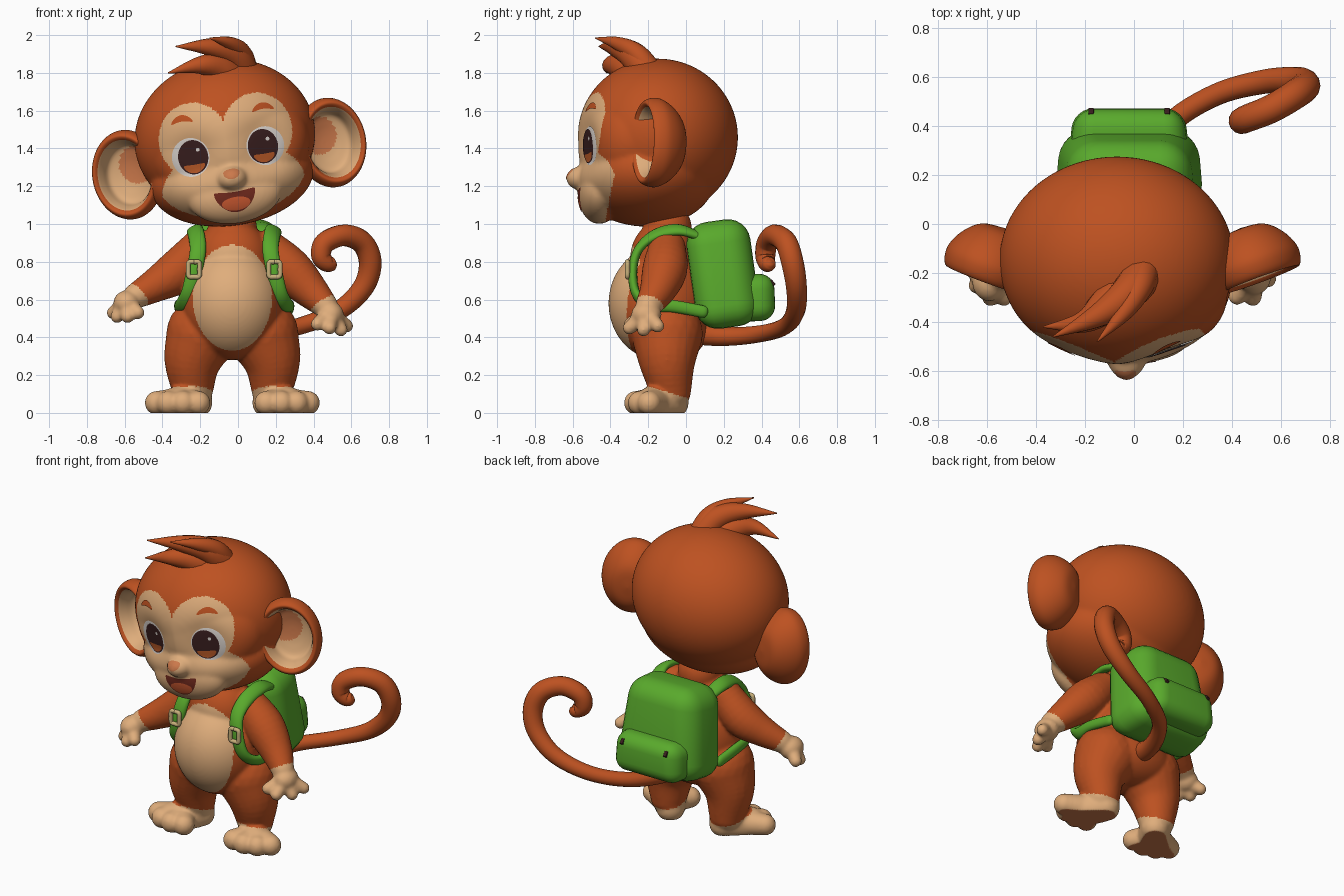
import bpy, bmesh, math
from mathutils import Vector, Matrix
from mathutils.bvhtree import BVHTree

cube = bpy.data.objects.get("Cube")
if cube:
    bpy.data.objects.remove(cube)

MID = -0.03                                   # mirror line of the body
HEAD = Matrix.Translation((-0.06, -0.15, 1.43)) @ Matrix.Rotation(math.radians(-9), 4, "Y")


def material(name, *rgb):
    m = bpy.data.materials.new(name)
    m.use_nodes = True
    m.diffuse_color = (*rgb, 1)
    m.node_tree.nodes["Principled BSDF"].inputs["Base Color"].default_value = (*rgb, 1)
    return m


fur = material("fur_orange_brown", 0.51, 0.083, 0.015)
skin = material("skin_tan", 0.74, 0.42, 0.2)
blush = material("inner_ear_orange", 0.6, 0.19, 0.07)
green = material("pack_green", 0.1, 0.4, 0.025)
dark = material("dark_brown", 0.04, 0.013, 0.013)
white = material("eye_white", 0.7, 0.65, 0.61)
amber = material("iris_amber", 0.48, 0.1, 0.02)
maroon = material("mouth_maroon", 0.16, 0.022, 0.012)
tongue_red = material("tongue_red", 0.6, 0.1, 0.03)
beige = material("buckle_beige", 0.58, 0.44, 0.2)


def finish(name, bm, *mats, matrix=None):
    mesh = bpy.data.meshes.new(name)
    bm.to_mesh(mesh)
    bm.free()
    for m in mats:
        mesh.materials.append(m)
    mesh.shade_smooth()
    obj = bpy.data.objects.new(name, mesh)
    bpy.context.collection.objects.link(obj)
    if matrix:
        obj.matrix_world = matrix
    return obj


def spline(pts, n=6):
    """Smooth path through points of any dimension."""
    p = [Vector(q) for q in pts]
    p = [p[0] * 2 - p[1]] + p + [p[-1] * 2 - p[-2]]
    out = []
    for a, b, c, d in zip(p, p[1:], p[2:], p[3:]):
        for i in range(n):
            t = i / n
            out.append(b + (c - a) * (t / 2) + (a * 2 - b * 5 + c * 4 - d) * (t * t / 2)
                       + (b * 3 - a - c * 3 + d) * (t ** 3 / 2))
    return out + [p[-2]]


def loft(rings, caps=(True, True)):
    """Skin equal rings of points into a bmesh."""
    bm = bmesh.new()
    rows = [[bm.verts.new(p) for p in ring] for ring in rings]
    for a, b in zip(rows, rows[1:]):
        for i in range(len(a)):
            j = (i + 1) % len(a)
            bm.faces.new((a[i], a[j], b[j], b[i]))
    for use, row in zip(caps, (rows[0], rows[-1])):
        if use:
            bm.faces.new(row)
    bmesh.ops.recalc_face_normals(bm, faces=bm.faces)
    return bm


def tangents(pts):
    last = len(pts) - 1
    return [(pts[min(i + 1, last)] - pts[max(i - 1, 0)]).normalized() for i in range(last + 1)]


def tube(name, pts, mat, segs=14):
    path = spline(pts)
    side, rings = Vector((0.3, 0.2, 1)), []
    for p, t in zip(path, tangents([q.xyz for q in path])):
        side = (side - t * side.dot(t)).normalized()
        up, r = t.cross(side), max(p.w, 0.003)
        angles = [math.tau * k / segs for k in range(segs)]
        rings.append([p.xyz + (side * math.cos(a) + up * math.sin(a)) * r for a in angles])
    return finish(name, loft(rings), mat)


def blob(bm, centre, radii, detail=5):
    bmesh.ops.create_icosphere(bm, subdivisions=detail, radius=1,
                               matrix=Matrix.LocRotScale(Vector(centre), None, Vector(radii)))


def limb(bm, *pts):
    for p in spline(pts, 5):
        blob(bm, p.xyz, (p.w,) * 3, 3)


def fuse(obj, voxel, rounds):
    """Weld overlapping volumes into one smooth skin."""
    mod = obj.modifiers.new("weld", "REMESH")
    mod.mode, mod.voxel_size = "VOXEL", voxel
    soft = obj.modifiers.new("soften", "SMOOTH")
    soft.factor, soft.iterations = 0.5, rounds
    bpy.context.view_layer.update()
    mesh = bpy.data.meshes.new_from_object(obj.evaluated_get(bpy.context.evaluated_depsgraph_get()))
    obj.modifiers.clear()
    obj.data = mesh
    mesh.shade_smooth()


def paint(obj, rule):
    for f in obj.data.polygons:
        f.material_index = rule(f.center, f.normal)


def mirror(p, s, mid=MID):
    return (mid + s * (p[0] - mid), *p[1:])


def inside(x, z, cx, cz, rx, rz):
    return ((x - cx) / rx) ** 2 + ((z - cz) / rz) ** 2 < 1


# Body: torso, arms, hands, legs and feet in one skin
bm = bmesh.new()
blob(bm, (MID, -0.14, 0.58), (0.27, 0.27, 0.3))
blob(bm, (MID, -0.06, 0.44), (0.27, 0.175, 0.16))
blob(bm, (MID, -0.12, 0.82), (0.2, 0.175, 0.2))
blob(bm, (MID, -0.1, 0.98), (0.13, 0.13, 0.13))
limb(bm, (0.16, -0.1, 0.87, 0.1), (0.27, -0.112, 0.76, 0.12), (0.38, -0.15, 0.65, 0.095), (0.46, -0.2, 0.57, 0.068))
limb(bm, (-0.21, -0.1, 0.87, 0.1), (-0.32, -0.112, 0.75, 0.115), (-0.43, -0.15, 0.68, 0.092), (-0.54, -0.2, 0.62, 0.068))
hands = [(Vector((0.49, -0.21, 0.52)), Vector((0.45, -0.19, 0.58)),
          [(0.42, -0.295, 0.47), (0.485, -0.3, 0.45), (0.545, -0.225, 0.44), (0.575, -0.15, 0.46)]),
         (Vector((-0.59, -0.235, 0.58)), Vector((-0.53, -0.2, 0.63)),
          [(-0.53, -0.3, 0.53), (-0.585, -0.3, 0.51), (-0.64, -0.25, 0.51), (-0.66, -0.18, 0.53)])]
for palm, wrist, tips in hands:
    blob(bm, palm, (0.07, 0.08, 0.068))
    for tip in tips:
        limb(bm, (*palm, 0.05), (*tip, 0.036))
for s in (1, -1):
    limb(bm, *[mirror(p, s) for p in ((0.13, -0.1, 0.42, 0.19), (0.18, -0.1, 0.28, 0.15), (0.18, -0.08, 0.12, 0.108))])
    limb(bm, *[mirror(p, s) for p in ((0.16, -0.07, 0.055, 0.085), (0.22, -0.15, 0.05, 0.1), (0.275, -0.19, 0.045, 0.09))])
    for toe in ((0.15, -0.255), (0.23, -0.265), (0.31, -0.245), (0.37, -0.195)):
        limb(bm, mirror((0.23, -0.15, 0.05, 0.085), s), mirror((*toe, 0.053, 0.064), s))
body = finish("body", bm, fur, skin, blush)
fuse(body, 0.01, 7)
for v in body.data.vertices:
    v.co.z = max(v.co.z, 0)


def body_rule(p, n):
    if p.z < min(0.14, 0.11 - 0.3 * (p.y + 0.1)):
        return 2 if n.z < -0.9 and p.z < 0.01 else 1
    if inside(p.x, p.z, MID, 0.61, 0.21, 0.28) and p.y < -0.2:
        return 1
    return int(any((p - palm).length < 0.17 and abs(p.x) > 0.36 and (p - wrist).dot(palm - wrist) > 0
                   for palm, wrist, tips in hands))


paint(body, body_rule)

# Head: skull, face, cheeks, muzzle and nose, with shallow eye sockets
bm = bmesh.new()
blob(bm, (-0.005, 0, 0.03), (0.48, 0.425, 0.415))
blob(bm, (0.01, -0.14, -0.02), (0.43, 0.285, 0.33))
blob(bm, (0, -0.06, -0.19), (0.435, 0.365, 0.25))
blob(bm, (0, -0.31, -0.28), (0.25, 0.11, 0.15))
blob(bm, (0, -0.4, -0.19), (0.08, 0.085, 0.065))
head = finish("head", bm, fur, skin, matrix=HEAD)
fuse(head, 0.011, 10)
for v in head.data.vertices:
    if v.co.y < 0:
        v.co.y += 0.048 * math.exp(-((abs(v.co.x) - 0.2) ** 2 + (v.co.z + 0.045) ** 2) / 0.016)
paint(head, lambda p, n: int(p.y < -0.22 - 0.25 * max(0, -0.2 - p.z)
                             and (inside(abs(p.x), p.z, 0.17, 0.04, 0.185, 0.2)
                                  or inside(p.x, p.z, 0, -0.235, 0.38, 0.225))))


def plate(name, base, centre, radii, mat, bend=0, dome=0, lift=0.003, top=1):
    """Thin oval laid on a surface; bend curves it, top squashes its upper half."""
    tree = BVHTree.FromPolygons([v.co for v in base.data.vertices], [p.vertices[:] for p in base.data.polygons])
    rings = []
    for s in (0.02, 0.25, 0.5, 0.7, 0.85, 0.95, 1):
        ring = []
        for k in range(40):
            a = math.tau * k / 40
            x, z = radii[0] * s * math.cos(a), radii[1] * s * math.sin(a)
            z = (z * top if z > 0 else z) + bend * x * x
            hit = tree.ray_cast(Vector((centre[0] + x, -2, centre[1] + z)), Vector((0, 1, 0)))[0]
            if hit:
                ring.append(hit - Vector((0, lift + dome * (1 - s * s), 0)))
        if len(ring) == 40:
            rings.append(ring)
    bm = loft(rings, (True, False))
    for f in bm.faces:
        if f.normal.y > 0:
            f.normal_flip()
    return finish(name, bm, mat, matrix=HEAD)


# Face details
for s, side in ((1, "left"), (-1, "right")):
    eye = plate(side + "_eye", head, (s * 0.2, -0.047), (0.1, 0.103), white, dome=0.014)
    iris = plate(side + "_iris", eye, (s * 0.187, -0.048), (0.08, 0.091), dark)
    plate(side + "_iris_glow", iris, (s * 0.187, -0.105), (0.056, 0.028), amber, bend=4, top=0.6, lift=0.002)
    plate(side + "_eye_glint", iris, (s * 0.187 + 0.03, -0.012), (0.01, 0.01), white, lift=0.002)
    plate(side + "_brow", head, (s * 0.217, 0.165), (0.058, 0.017), fur, bend=-7, lift=0.006)
plate("nose_tip", head, (0, -0.16), (0.044, 0.034), blush, top=0.6)
mouth = plate("mouth", head, (0, -0.285), (0.11, 0.086), maroon, bend=2, top=0.25)
plate("tongue", mouth, (0, -0.322), (0.08, 0.042), tongue_red, top=0.8, lift=0.002)

# Ears: shallow cups with a thick rim
CUP = [(0.02, 0.11), (0.5, 0.095), (0.82, 0.04), (1, -0.03), (0.99, -0.085), (0.9, -0.115),
       (0.8, -0.1), (0.72, -0.06), (0.64, -0.01), (0.4, 0.01), (0.2, 0.018), (0.02, 0.02)]
for s, side in ((1, "left"), (-1, "right")):
    rings = [[(0.19 * r * math.cos(a), y, 0.235 * r * math.sin(a))
              for a in (math.tau * k / 96 for k in range(96))] for r, y in spline(CUP, 4)]
    turn = Matrix.Translation((s * 0.525, 0.03, -0.085)) @ Matrix.Rotation(s * 0.36, 4, "Z")
    ear = finish(side + "_ear", loft(rings), fur, skin, blush, matrix=HEAD @ turn)

    def ear_rule(p, n):
        if n.y > 0.1 or p.y > 0.03 or not inside(p.x, p.z, 0, 0, 0.153, 0.19):
            return 0
        return 2 if inside(s * p.x, p.z, -0.035, 0.045, 0.1, 0.1) else 1

    paint(ear, ear_rule)

# Hair tuft
LOCKS = [[(0.04, -0.19, 1.78, 0.085), (-0.02, -0.28, 1.89, 0.075), (-0.14, -0.37, 1.935, 0.05), (-0.33, -0.46, 1.94, 0.003)],
         [(-0.02, -0.25, 1.77, 0.09), (-0.11, -0.33, 1.83, 0.075), (-0.21, -0.4, 1.84, 0.045), (-0.37, -0.42, 1.8, 0.003)],
         [(0.04, -0.18, 1.79, 0.07), (0.02, -0.26, 1.9, 0.055), (-0.04, -0.36, 1.955, 0.036), (-0.15, -0.48, 1.985, 0.003)]]
for i, lock in enumerate(LOCKS):
    tube(f"hair_lock_{i + 1}", lock, fur)

# Curled tail
tube("tail", [(0, 0, 0.43, 0.065), (0.03, 0.2, 0.405, 0.052), (0.14, 0.4, 0.42, 0.045), (0.33, 0.525, 0.46, 0.045),
              (0.53, 0.58, 0.54, 0.05), (0.66, 0.585, 0.66, 0.056), (0.7, 0.565, 0.79, 0.06), (0.66, 0.53, 0.9, 0.06),
              (0.56, 0.47, 0.94, 0.058), (0.46, 0.43, 0.9, 0.056), (0.44, 0.42, 0.83, 0.053),
              (0.475, 0.43, 0.79, 0.045), (0.505, 0.445, 0.795, 0.033), (0.515, 0.45, 0.8, 0.006)], fur)


# Backpack
def box(name, centre, size, mat, bevel, tilt, taper=1):
    """Rounded box, narrower at its top and back."""
    bm = bmesh.new()
    bmesh.ops.create_cube(bm, size=1)
    for v in bm.verts:
        v.co.x *= (taper if v.co.z > 0 else 1) * (0.9 if v.co.y > 0 else 1)
    bmesh.ops.scale(bm, vec=size, verts=bm.verts)
    obj = finish(name, bm, mat, matrix=Matrix.Translation(centre) @ Matrix.Rotation(tilt, 4, "X"))
    mod = obj.modifiers.new("round", "BEVEL")
    mod.width, mod.segments = bevel, 6


box("pack_body", (-0.02, 0.195, 0.735), (0.64, 0.34, 0.57), green, 0.12, 0.14, 0.82)
box("pack_pocket", (-0.02, 0.36, 0.61), (0.51, 0.22, 0.25), green, 0.08, 0.04, 0.94)
for s, side in ((1, "left"), (-1, "right")):
    box(side + "_zip_pull", (-0.02 + s * 0.155, 0.452, 0.685), (0.024, 0.03, 0.035), dark, 0.004, 0.7)

# Shoulder straps and buckles; the fourth value turns the ribbon from flat to upright
STRAP = [(0.17, 0.08, 0.93, 0), (0.19, -0.04, 0.97, -0.3), (0.18, -0.17, 0.94, -0.3), (0.172, -0.255, 0.86, -0.1),
         (0.192, -0.282, 0.75, 0), (0.222, -0.265, 0.63, 0.2), (0.26, -0.19, 0.57, 0.6), (0.275, -0.07, 0.565, 1),
         (0.26, 0.12, 0.53, 1)]
for s, side in ((1, "left"), (-1, "right")):
    path, rings = spline(STRAP, 4), []
    for p, t in zip(path, tangents([q.xyz for q in path])):
        w = Vector((math.cos(p.w * math.pi / 2), 0, math.sin(p.w * math.pi / 2)))
        w = (w - t * w.dot(t)).normalized() * (0.046 - 0.01 * p.w)
        n = t.cross(w).normalized() * 0.026
        rings.append([mirror(p.xyz + d, s, -0.02) for d in (w + n, n - w, -w - n, w - n)])
    strap = finish(side + "_strap", loft(rings), green)
    strap.modifiers.new("round", "SUBSURF").levels = 2
    ring = [(0.193 + 0.03 * a, -0.31, 0.76 + 0.04 * b, 0.013)
            for a, b in ((0, 1), (0.9, 0.9), (1, 0), (0.9, -0.9), (0, -1), (-0.9, -0.9), (-1, 0), (-0.9, 0.9), (0, 1))]
    tube(side + "_buckle", [mirror(p, s, -0.02) for p in ring], beige)
